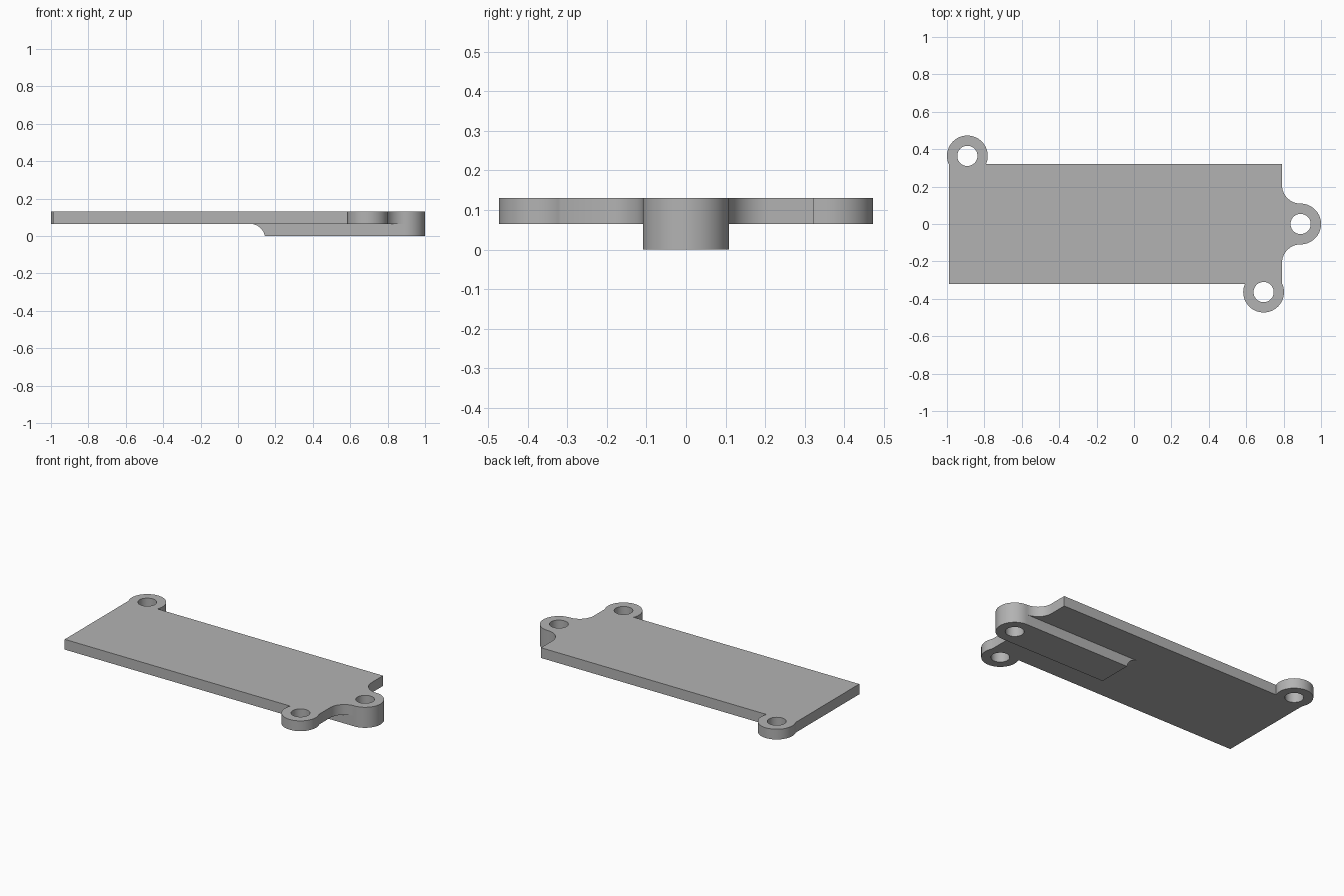
import bpy, math

cube = bpy.data.objects.get("Cube")
if cube:
    bpy.data.objects.remove(cube, do_unlink=True)

TOP, UNDER = 0.13, 0.065
LUG_R, HOLE_R = 0.109, 0.054
LUGS = [(-0.891, 0.364, UNDER), (0.693, -0.364, UNDER), (0.891, 0, 0)]

grey = bpy.data.materials.new("plain grey")
grey.use_nodes = True
grey.diffuse_color = (0.45, 0.45, 0.45, 1)
grey.node_tree.nodes["Principled BSDF"].inputs["Base Color"].default_value = (0.45, 0.45, 0.45, 1)


def arc(cx, cy, r, start, end, n=16):
    angles = [math.radians(start + (end - start) * i / n) for i in range(n + 1)]
    return [(cx + r * math.cos(a), cy + r * math.sin(a)) for a in angles]


def prism(name, outline, low, high, place=lambda u, v, w: (u, v, w)):
    """Extrude a flat outline between two levels."""
    n = len(outline)
    verts = [place(u, v, w) for w in (low, high) for u, v in outline]
    faces = [range(n)[::-1], range(n, 2 * n)]
    faces += [(i, (i + 1) % n, n + (i + 1) % n, n + i) for i in range(n)]
    mesh = bpy.data.meshes.new(name)
    mesh.from_pydata(verts, [], [tuple(f) for f in faces])
    mesh.materials.append(grey)
    obj = bpy.data.objects.new(name, mesh)
    bpy.context.collection.objects.link(obj)
    return obj


def disc(name, x, y, r, low, high):
    return prism(name, arc(x, y, r, 0, 360, 64)[:-1], low, high)


# Flat plate
plate = prism("mounting_plate", [(-0.989, -0.322), (0.791, -0.322),
                                 (0.791, 0.322), (-0.989, 0.322)], UNDER, TOP)

# Flared neck joining the end lug to the plate
flare = arc(0.891, LUG_R + 0.1, 0.1, 180, 270)
neck_side = [(0.7, LUG_R + 0.1)] + flare
neck = prism("lug_neck", [(x, -y) for x, y in neck_side] + neck_side[::-1], UNDER, TOP)

# Rib under the plate, running out in a concave curve
run_out = arc(0.065, -0.015, 0.08, 90, 10.8)
rib = prism("underside_rib", [(0.065, 0.08)] + run_out + [(0.891, 0), (0.891, 0.08)],
            LUG_R, -LUG_R, lambda u, v, w: (u, w, v))

lugs = [disc("screw_lug", x, y, LUG_R, low, TOP) for x, y, low in LUGS]
holes = [disc("hole_cutter", x, y, HOLE_R, -0.1, 0.3) for x, y, low in LUGS]

# Join the solids and drill the screw holes
for part in [neck, rib] + lugs + holes:
    mod = plate.modifiers.new(part.name, 'BOOLEAN')
    mod.operation = 'DIFFERENCE' if part in holes else 'UNION'
    mod.solver = 'EXACT'
    mod.object = part
bpy.context.view_layer.update()
solid = bpy.data.meshes.new_from_object(
    plate.evaluated_get(bpy.context.evaluated_depsgraph_get()))
plate.modifiers.clear()
plate.data = solid
for part in [neck, rib] + lugs + holes:
    bpy.data.objects.remove(part, do_unlink=True)

# Smooth the round walls, keep the rims sharp
bpy.ops.object.select_all(action='DESELECT')
plate.select_set(True)
bpy.context.view_layer.objects.active = plate
bpy.ops.object.shade_smooth_by_angle(angle=math.radians(30))
